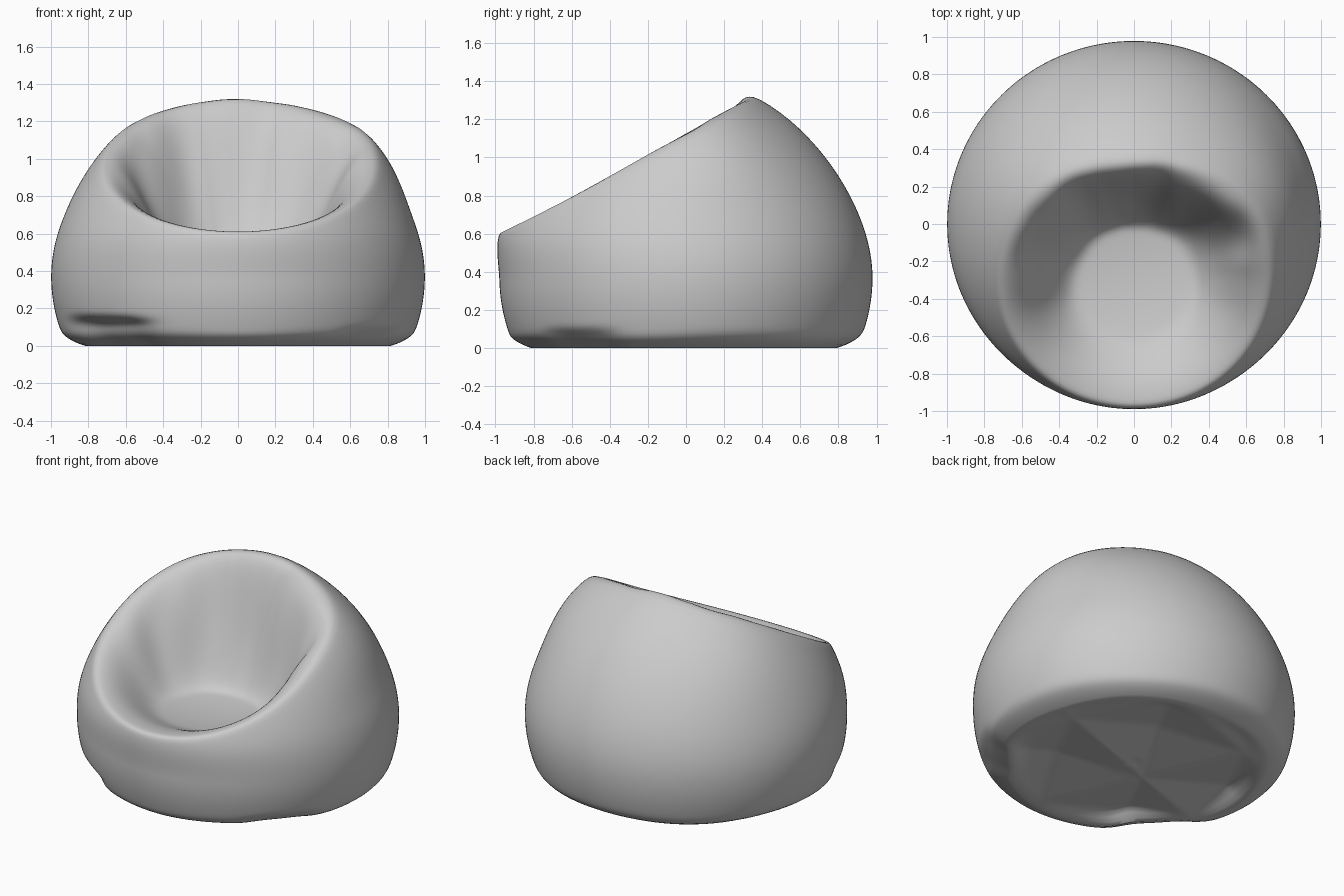
import bpy, bmesh
from math import sin, cos, pi, sqrt, radians, exp, asin
from mathutils import Vector, noise

if "Cube" in bpy.data.objects:
    bpy.data.objects.remove(bpy.data.objects["Cube"])

COLS, WALL, BOWL, BASE = 160, 44, 36, 24
SEAT = Vector((0, -0.27, 0.48))          # deepest point of the seat


def smooth(a, b, x):
    t = min(1, max(0, (x - a) / (b - a)))
    return t * t * (3 - 2 * t)


def radius(z):
    """Round side profile of the bag."""
    if z > 0.37:
        h = 0.8 + 0.22 * (z - 0.37) / 0.93
        return sqrt(max(0.0, 1 - ((z - 0.37) / h) ** 2))
    r = 1 - 0.6 * (0.37 - z) ** 2
    return r - 0.09 * max(0, 1 - z / 0.07) ** 2


def bump(a, centre, width, power=4):
    d = (a - radians(centre) + pi) % (2 * pi) - pi
    return exp(-abs(d / radians(width)) ** power)


def rim_height(a):
    """Height where the side meets the sloping opening."""
    lo, hi = 0.4, 1.34
    for _ in range(30):
        m = (lo + hi) / 2
        if m < 0.6 + 0.53 * (radius(m) * sin(a) + 0.98):
            lo = m
        else:
            hi = m
    return min(lo, 1.27 + 0.05 * bump(a, 90, 45, 2))


def wall_point(a, z):
    r = radius(z)
    # fuller top shoulders and front lip
    shoulders = 0.025 * bump(a, 160, 30, 2) + 0.07 * bump(a, 10, 32, 2)
    r += shoulders * smooth(0.65, 1.15, z)
    r += 0.04 * bump(a, 270, 50, 2) * smooth(0.35, 0.62, z)
    # tucked folds at the front bottom corners
    r -= 0.09 * bump(a, 221, 17) * (1 - smooth(0.12, 0.155, z))
    r -= 0.04 * bump(a, 322, 13) * (1 - smooth(0.06, 0.11, z))
    # flattened stretches of the bottom edge
    r -= 0.02 * (1 - smooth(0.0, 0.1, z)) * (0.5 + 0.5 * sin(5 * a))
    return Vector((r * cos(a), 0.98 * r * sin(a), z))


def bowl_point(a, rim, s):
    """s = 1 at the rim, 0 at the deepest point."""
    p = SEAT.lerp(rim, s)
    floor = SEAT.z + 0.26 * (p.y - SEAT.y) ** 2 + 0.2 * p.x ** 2
    back = smooth(-0.9, 0.1, sin(a))
    w = smooth(0.45 - 0.07 * back, 1.0 - 0.06 * back, s)
    p.z = floor + (rim.z - floor) * w
    # soft dents in the back and side walls
    mid = smooth(-0.7, -0.1, sin(a)) * smooth(0.4, 0.7, s) * (1 - smooth(0.75, 0.97, s))
    p.z += 0.1 * mid * noise.noise(Vector((p.x * 4, p.y * 4, 2)))
    return p


def pleat(p, edge):
    """Sharp-edged crumples of the underside."""
    q = p + Vector((0.15, 0.1, 0))
    a = abs(asin(sin(3.4 * q.x + 1.5 * q.y))) / (pi / 2)
    b = abs(asin(sin(1.5 * q.x - 4.2 * q.y))) / (pi / 2)
    return 0.07 * min(a, b) * smooth(0, 0.15, edge)


bm = bmesh.new()
angles = [2 * pi * i / COLS for i in range(COLS)]
rims = [rim_height(a) for a in angles]
rings = []

# crumpled underside
for k in range(1, BASE):
    s = k / BASE
    ring = []
    for a in angles:
        p = wall_point(a, 0) * s
        p.z = pleat(p, 1 - s)
        ring.append(p)
    rings.append(ring)
# outer side
for k in range(WALL + 1):
    t = (k / WALL) ** 1.4
    rings.append([wall_point(a, z * t) for a, z in zip(angles, rims)])
# seat hollow
top = rings[-1]
for k in range(1, BOWL):
    s = 1 - k / BOWL
    rings.append([bowl_point(a, p, s) for a, p in zip(angles, top)])

rows = [[bm.verts.new(p) for p in ring] for ring in rings]
for lower, upper in zip(rows, rows[1:]):
    for i in range(COLS):
        j = (i + 1) % COLS
        bm.faces.new((lower[i], lower[j], upper[j], upper[i]))
for centre, ring in (((0, 0, 0.02), rows[0]), (SEAT, rows[-1])):
    c = bm.verts.new(centre)
    for i in range(COLS):
        bm.faces.new((c, ring[i], ring[(i + 1) % COLS]))
soft = [v for row in rows[BASE + 2:] for v in row]
for _ in range(4):
    bmesh.ops.smooth_vert(bm, verts=soft, factor=0.5, use_axis_x=True,
                          use_axis_y=True, use_axis_z=True)
bmesh.ops.recalc_face_normals(bm, faces=bm.faces)

mesh = bpy.data.meshes.new("bean_bag_seat")
bm.to_mesh(mesh)
bm.free()
bag = bpy.data.objects.new("bean_bag_seat", mesh)
bpy.context.collection.objects.link(bag)
bpy.context.view_layer.objects.active = bag
bag.select_set(True)
bpy.ops.object.shade_smooth_by_angle(angle=radians(40))
